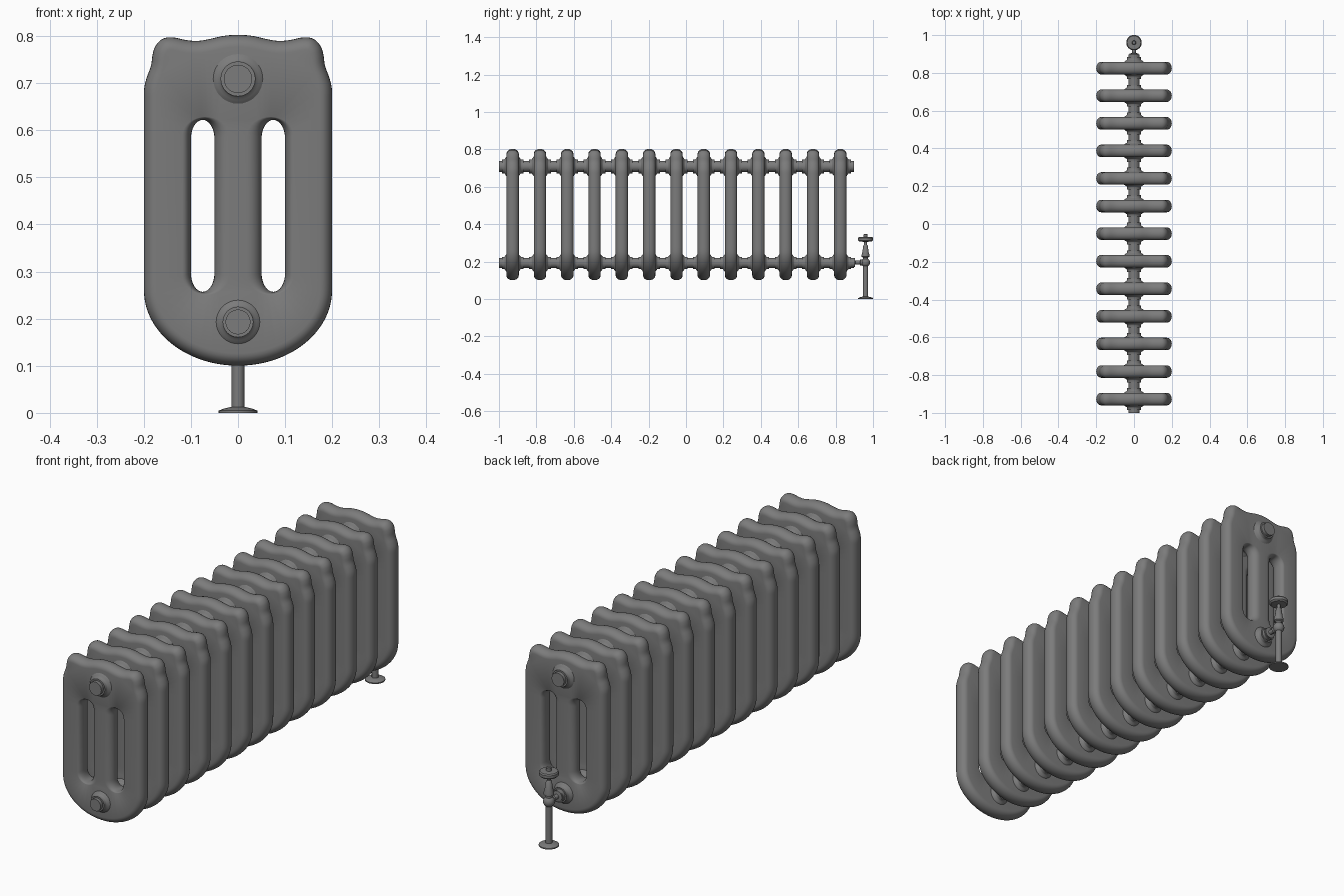
import bpy, bmesh
from math import sin, cos, pi, radians
from mathutils import Vector

cube = bpy.data.objects.get("Cube")
if cube:
    bpy.data.objects.remove(cube, do_unlink=True)

iron = bpy.data.materials.new("cast_iron_grey")
iron.use_nodes = True
iron.diffuse_color = (0.2, 0.2, 0.2, 1)
iron.node_tree.nodes["Principled BSDF"].inputs["Base Color"].default_value = (0.2, 0.2, 0.2, 1)

SECTIONS, PITCH, FIRST = 13, 0.146, -0.927
HALF, ROUND, STEPS = 0.033, 0.026, 6


def place(name, mesh, location):
    obj = bpy.data.objects.new(name, mesh)
    obj.location = location
    bpy.context.collection.objects.link(obj)
    return obj


def finish(bm, name, angle=35):
    """Turn a bmesh into a smooth mesh that keeps its sharp edges."""
    bmesh.ops.recalc_face_normals(bm, faces=bm.faces)
    mesh = bpy.data.meshes.new(name)
    bm.to_mesh(mesh)
    bm.free()
    mesh.materials.append(iron)
    obj = place(name, mesh, (0, 0, 0))
    bpy.ops.object.select_all(action="DESELECT")
    obj.select_set(True)
    bpy.context.view_layer.objects.active = obj
    bpy.ops.object.shade_smooth_by_angle(angle=radians(angle))
    return obj


def bridge(bm, a, b):
    n = len(a)
    for i in range(n):
        bm.faces.new((a[i], a[(i + 1) % n], b[(i + 1) % n], b[i]))


def lathe(name, profile, axis="z", sides=32, angle=35):
    """Spin (radius, distance) pairs around an axis, with capped ends."""
    bm = bmesh.new()
    rings = []
    for r, h in profile:
        ring = []
        for k in range(sides):
            u, v = r * cos(2 * pi * k / sides), r * sin(2 * pi * k / sides)
            ring.append(bm.verts.new((u, v, h) if axis == "z" else (u, h, v)))
        rings.append(ring)
    for a, b in zip(rings, rings[1:]):
        bridge(bm, a, b)
    bm.faces.new(rings[0])
    bm.faces.new(rings[-1])
    return finish(bm, name, angle)


# Section silhouette: wavy shoulders, straight sides, elliptical bottom
right = [(0.03, 0.801), (0.058, 0.794), (0.085, 0.789), (0.11, 0.791), (0.138, 0.798),
         (0.16, 0.796), (0.176, 0.78), (0.182, 0.76), (0.184, 0.737), (0.193, 0.715),
         (0.2, 0.69), (0.2, 0.66), (0.2, 0.5), (0.2, 0.3)]
right += [(0.2 * cos(t * pi / 24), 0.26 - 0.16 * sin(t * pi / 24)) for t in range(12)]
outline = [Vector(p) for p in [(0, 0.803)] + right + [(0, 0.1)]]
outline += [Vector((-x, z)) for x, z in reversed(right)]
for _ in range(2):
    pairs = list(zip(outline, outline[1:] + outline[:1]))
    outline = [p.lerp(q, t) for p, q in pairs for t in (0.25, 0.75)]


def outer_loop(d):
    pts = []
    for i, p in enumerate(outline):
        t = (outline[(i + 1) % len(outline)] - outline[i - 1]).normalized()
        pts.append(p + Vector((t.y, -t.x)) * d)
    return pts


def slot_loop(d, side):
    """Slot that flares more towards the middle column."""
    x0, x1 = 0.05 - 1.2 * d, 0.10 + 0.7 * d
    top, low = 0.622 + 0.25 * d, 0.257 - 0.25 * d
    cx, rx, rz = (x0 + x1) / 2, (x1 - x0) / 2, 0.04
    pts = []
    for k in range(34):
        upper = k < 17
        a = pi * (k if upper else k - 1) / 16
        zc = top - rz if upper else low + rz
        pts.append(Vector((side * (cx + rx * cos(a)), zc + rz * sin(a))))
    return pts


def build_section():
    bm = bmesh.new()
    # Rounded edge, from the front face round to the back face
    edge = []
    for k in range(2 * STEPS + 1):
        a = pi * k / (2 * STEPS)
        edge.append((ROUND * (1 - sin(a)), -HALF * cos(a)))
    caps = ([], [])
    for loop in (outer_loop, lambda d: slot_loop(d, 1), lambda d: slot_loop(d, -1)):
        rings = [[bm.verts.new((p.x, y, p.y)) for p in loop(d)] for d, y in edge]
        for a, b in zip(rings, rings[1:]):
            bridge(bm, a, b)
        for cap, ring in zip(caps, (rings[0], rings[-1])):
            cap += [bm.edges.get((ring[i - 1], ring[i])) for i in range(len(ring))]
    for cap, y in zip(caps, (-1, 1)):
        bmesh.ops.triangle_fill(bm, use_beauty=True, edges=cap, normal=(0, y, 0))
    return finish(bm, "radiator_section_1")


# Boss, collar and pipe end on each side of a section
half_hub = [(0.054, 0.032), (0.05, 0.035), (0.045, 0.039), (0.039, 0.042), (0.037, 0.045),
            (0.037, 0.058), (0.030, 0.058), (0.030, 0.073)]


def build_hub(name, scale):
    front = [(r * scale, -h) for r, h in reversed(half_hub)]
    return lathe(name, front + [(r * scale, h) for r, h in half_hub], "y")


parts = [("radiator_section", build_section(), 0),
         ("upper_connector", build_hub("upper_connector_1", 1.0), 0.709),
         ("lower_connector", build_hub("lower_connector_1", 0.88), 0.193)]
for name, first, z in parts:
    first.location = (0, FIRST, z)
    for i in range(1, SECTIONS):
        place(f"{name}_{i + 1}", first.data, (0, FIRST + i * PITCH, z))

# Valve standing behind the last section
VALVE = (0, 0.96, 0)
lathe("floor_flange", [(0.041, 0), (0.041, 0.005), (0.03, 0.009), (0.014, 0.013)]).location = VALVE
lathe("supply_pipe", [(0.0135, 0.005), (0.0135, 0.19)]).location = VALVE
ball = [(max(0.024 * sin(pi * k / 12), 0.002), 0.195 - 0.024 * cos(pi * k / 12)) for k in range(13)]
lathe("valve_ball", ball).location = VALVE
lathe("valve_body", [(0.014, 0.21), (0.014, 0.222), (0.021, 0.226), (0.021, 0.236), (0.017, 0.25),
                     (0.012, 0.285), (0.008, 0.29), (0.008, 0.32)]).location = VALVE
lathe("hand_wheel", [(0.015, 0.306), (0.034, 0.308), (0.04, 0.314), (0.04, 0.326),
                     (0.036, 0.331), (0.015, 0.332)]).location = VALVE
lathe("wheel_cap", [(0.011, 0.33), (0.011, 0.344), (0.008, 0.348)]).location = VALVE
lathe("valve_branch", [(0.024, 0.89), (0.024, 0.903), (0.010, 0.905), (0.010, 0.93),
                       (0.016, 0.932), (0.016, 0.96)], "y").location = (0, 0, 0.195)
